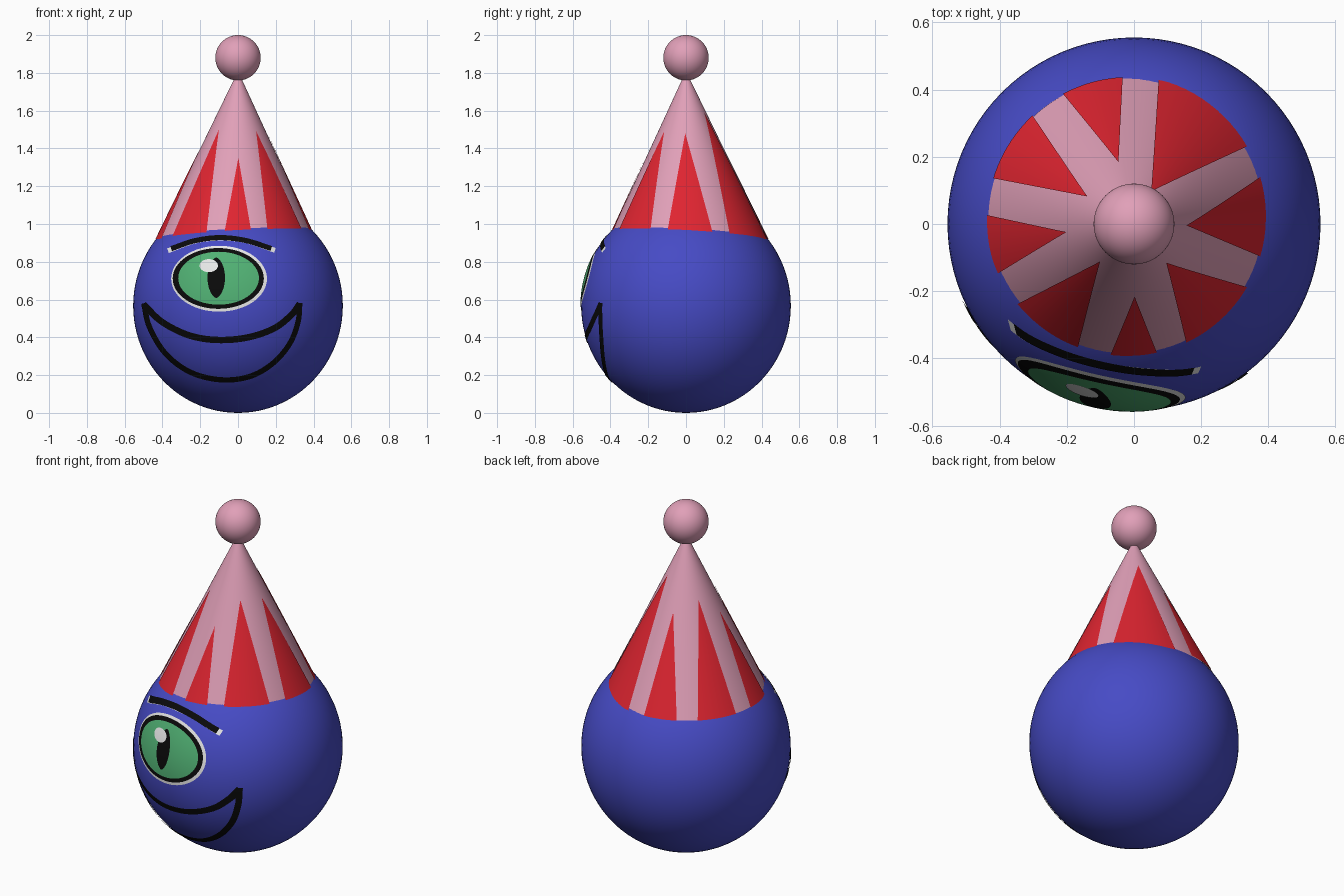
import bpy, bmesh, math
from mathutils import Vector

if "Cube" in bpy.data.objects:
    bpy.data.objects.remove(bpy.data.objects["Cube"])


def material(name, rgb):
    m = bpy.data.materials.new(name)
    m.diffuse_color = (*rgb, 1)
    m.use_nodes = True
    m.node_tree.nodes["Principled BSDF"].inputs["Base Color"].default_value = m.diffuse_color
    return m


BLUE = material("blue", (0.062, 0.070, 0.56))
RED = material("red", (0.74, 0.018, 0.030))
PINK = material("pink", (0.75, 0.35, 0.48))
GREEN = material("green", (0.08, 0.43, 0.17))
BLACK = material("black", (0.003, 0.003, 0.003))
WHITE = material("white", (0.80, 0.80, 0.80))

RX, RZ = 0.555, 0.567            # body radii; the body centre is at z = RZ
CENTRE = Vector((0, 0, RZ))
APEX, SLOPE = 1.81, 0.474        # hat tip height and radius per unit of drop


def grid(name, rows, mat, core):
    """Sheet through rows of points, with normals pointing away from core."""
    bm = bmesh.new()
    vs = [[bm.verts.new(p) for p in row] for row in rows]
    for a, b in zip(vs, vs[1:]):
        for i in range(len(a) - 1):
            bm.faces.new((a[i], a[i + 1], b[i + 1], b[i]))
    bmesh.ops.remove_doubles(bm, verts=bm.verts, dist=1e-5)
    bm.normal_update()
    flip = [f for f in bm.faces if f.normal.dot(f.calc_center_median() - core) < 0]
    bmesh.ops.reverse_faces(bm, faces=flip)
    for f in bm.faces:
        f.smooth = True
    me = bpy.data.meshes.new(name)
    bm.to_mesh(me)
    bm.free()
    me.materials.append(mat)
    ob = bpy.data.objects.new(name, me)
    bpy.context.collection.objects.link(ob)
    return ob


def ball(name, centre, rx, rz, mat):
    bpy.ops.mesh.primitive_uv_sphere_add(segments=96, ring_count=48, radius=1, location=centre)
    ob = bpy.context.object
    ob.name = name
    ob.scale = (rx, rx, rz)
    bpy.ops.object.shade_smooth()
    ob.data.materials.append(mat)


def on_body(x, z, layer):
    """Front-view point (x, z) laid on the body; higher layers sit further out."""
    k = 1 - (x / RX) ** 2 - ((z - RZ) / RZ) ** 2
    p = Vector((x, -RX * math.sqrt(max(k, 0)), z - RZ))
    return CENTRE + p * (1 + 0.0025 * layer)


def disc(name, cx, cz, rx, rz, layer, mat, point=0.0):
    rows = []
    for i in range(11):
        row = []
        for j in range(65):
            t = 2 * math.pi * j / 64
            c = math.cos(t) * abs(math.cos(t)) ** point
            row.append(on_body(cx + rx * c * i / 10, cz + rz * math.sin(t) * i / 10, layer))
        rows.append(row)
    grid(name, rows, mat, CENTRE)


def spline(pts, n=8):
    pts = [Vector(p) for p in pts]
    ext = [2 * pts[0] - pts[1]] + pts + [2 * pts[-1] - pts[-2]]
    out = []
    for a, b, c, d in zip(ext, ext[1:], ext[2:], ext[3:]):
        for k in range(n):
            t = k / n
            out.append(0.5 * (2 * b + (c - a) * t + (2 * a - 5 * b + 4 * c - d) * t * t
                              + (3 * b - a - 3 * c + d) * t ** 3))
    return out + [pts[-1]]


def ribbon(name, pts, width, layer, mat):
    path = spline(pts)
    rows = []
    for i, p in enumerate(path):
        d = (path[min(i + 1, len(path) - 1)] - path[max(i - 1, 0)]).normalized()
        side = Vector((-d.y, d.x)) * width / 2
        rows.append([on_body(*(p + side * s), layer) for s in (-1, 0, 1)])
    grid(name, rows, mat, CENTRE)


def on_hat(z, angle, lift=0.0):
    """Point on the hat, whose base leans slightly to the back left."""
    r = (APEX - z) * SLOPE + lift
    lean = 0.011 * (APEX - z) / 0.85
    return Vector((r * math.cos(angle) - lean, r * math.sin(angle) + lean, z))


# Body, hat and pompom
ball("body", CENTRE, RX, RZ, BLUE)
ball("pompom", (0, 0, 1.88), 0.12, 0.12, PINK)
grid("hat", [[on_hat(0.92 + (APEX - 0.92) * i / 24, math.tau * j / 96) for j in range(97)]
             for i in range(25)], PINK, Vector((0, 0, 0.9)))

# Red hat flames: start angle, end angle, tip angle, tip height
FLAMES = [(32, 78.5, 60, 1.59), (-16, 19, -3, 1.48), (-66, -29, -50, 1.49),
          (-99, -78, -88, 1.35), (-143.5, -112, -130, 1.50), (-182, -158, -171.5, 1.40),
          (133, 163, 150, 1.49), (93, 118, 103, 1.43)]
Z0 = 0.92
for n, (a0, a1, tip, ztip) in enumerate(FLAMES):
    rows = []
    for i in range(25):
        z = Z0 + (ztip - Z0) * i / 24
        # straight sides: width shrinks with distance from the tip
        f = (1 - (APEX - ztip) / (APEX - z)) / (1 - (APEX - ztip) / (APEX - Z0))
        lo, hi = tip + (a0 - tip) * f, tip + (a1 - tip) * f
        rows.append([on_hat(z, math.radians(lo + (hi - lo) * j / 12), 0.004) for j in range(13)])
    grid(f"hat_flame_{n + 1}", rows, RED, Vector((0, 0, 0.9)))

# Eye, stacked from the white rim to the highlight
disc("eye_rim", -0.10, 0.710, 0.253, 0.174, 1, WHITE)
disc("eye_outline", -0.104, 0.711, 0.240, 0.160, 2, BLACK)
disc("iris", -0.102, 0.712, 0.212, 0.139, 3, GREEN)
disc("pupil", -0.114, 0.714, 0.046, 0.106, 4, BLACK, 0.25)
disc("eye_highlight", -0.153, 0.777, 0.048, 0.034, 5, WHITE)

# Eyebrow with pale tips
ribbon("eyebrow_tips", [(-0.370, 0.858), (-0.227, 0.909), (-0.095, 0.924), (0.04, 0.911),
                        (0.195, 0.860)], 0.026, 1, WHITE)
ribbon("eyebrow", [(-0.352, 0.868), (-0.227, 0.910), (-0.095, 0.926), (0.04, 0.911),
                   (0.175, 0.869)], 0.027, 2, BLACK)

# Mouth: upper and lower lip lines meeting in pointed corners
ribbon("upper_lip", [(-0.498, 0.575), (-0.40, 0.482), (-0.26, 0.412), (-0.11, 0.387),
                     (0.05, 0.400), (0.19, 0.448), (0.28, 0.518), (0.326, 0.578)], 0.034, 2, BLACK)
ribbon("lower_lip", [(-0.495, 0.580), (-0.465, 0.455), (-0.38, 0.315), (-0.25, 0.218),
                     (-0.09, 0.178), (0.06, 0.195), (0.18, 0.262), (0.27, 0.365),
                     (0.315, 0.480), (0.325, 0.582)], 0.028, 3, BLACK)
